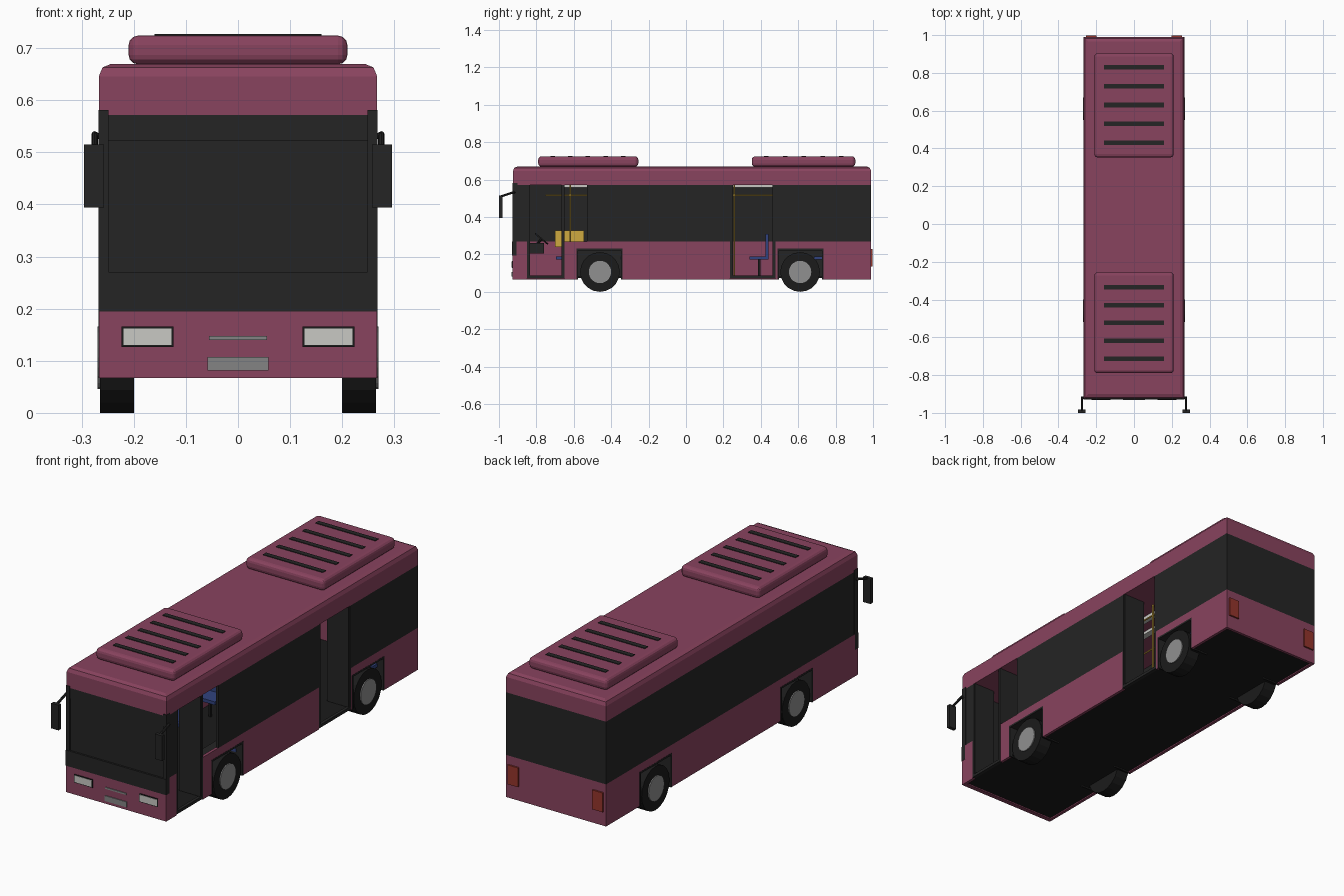
import bpy, bmesh, math
from mathutils import Matrix, Vector

if "Cube" in bpy.data.objects:
    bpy.data.objects.remove(bpy.data.objects["Cube"])


def material(name, r, g, b):
    m = bpy.data.materials.new(name)
    m.diffuse_color = (r, g, b, 1)
    m.use_nodes = True
    m.node_tree.nodes["Principled BSDF"].inputs["Base Color"].default_value = m.diffuse_color
    return m


PLUM = material("plum paint", 0.25, 0.056, 0.113)
DARK = material("dark glass", 0.018, 0.018, 0.018)
RUBBER = material("black rubber", 0.011, 0.011, 0.011)
HUB = material("hub grey", 0.28, 0.28, 0.28)
LAMP = material("lamp white", 0.58, 0.58, 0.55)
SILVER = material("trim grey", 0.23, 0.23, 0.23)
RED = material("tail red", 0.30, 0.035, 0.025)
BLUE = material("seat blue", 0.03, 0.055, 0.21)
YELLOW = material("rail yellow", 0.62, 0.40, 0.05)

W, FRONT, BACK = 0.267, -0.92, 0.99
T = 0.014                                   # wall thickness
Z0, BELT, EAVE, TOP = 0.067, 0.27, 0.572, 0.67
ARCHES = [(-0.585, -0.34), (0.488, 0.735)]
AXLES = [-0.46, 0.61]


def finish(name, bm, mat):
    bmesh.ops.recalc_face_normals(bm, faces=bm.faces)
    me = bpy.data.meshes.new(name)
    bm.to_mesh(me)
    bm.free()
    me.materials.append(mat)
    ob = bpy.data.objects.new(name, me)
    bpy.context.collection.objects.link(ob)
    return ob


def boxes(name, mat, items, mirror=False):
    """One object from boxes given as (x0, x1, y0, y1, z0, z1)."""
    bm = bmesh.new()
    items = list(items)
    if mirror:
        items += [(-b[1], -b[0], *b[2:]) for b in items]
    for x0, x1, y0, y1, z0, z1 in items:
        m = Matrix.Translation(((x0 + x1) / 2, (y0 + y1) / 2, (z0 + z1) / 2))
        m = m @ Matrix.Diagonal((x1 - x0, y1 - y0, z1 - z0, 1))
        bmesh.ops.create_cube(bm, size=1, matrix=m)
    return finish(name, bm, mat)


def rounded_box(name, mat, b, radius, top_only, segments=3):
    ob = boxes(name, mat, [b])
    bm = bmesh.new()
    bm.from_mesh(ob.data)
    mid = (b[4] + b[5]) / 2
    edges = [e for e in bm.edges
             if not top_only or all(v.co.z > mid for v in e.verts)]
    bmesh.ops.bevel(bm, geom=edges, offset=radius, segments=segments,
                    profile=0.5, affect='EDGES')
    bm.to_mesh(ob.data)
    bm.free()
    return ob


def rods(name, mat, pairs, radius, sides=8):
    bm = bmesh.new()
    for a, b in pairs:
        a, b = Vector(a), Vector(b)
        m = Matrix.Translation((a + b) / 2) @ (b - a).to_track_quat('Z', 'Y').to_matrix().to_4x4()
        bmesh.ops.create_cone(bm, cap_ends=True, segments=sides, radius1=radius,
                              radius2=radius, depth=(b - a).length, matrix=m)
    return finish(name, bm, mat)


# Side walls: the right side (+x) has two door openings and an open window
def side(s, skirt, band):
    x = sorted((s * W, s * (W - T)))
    label = "right" if s > 0 else "left"
    low = [(*x, a, b, Z0, BELT) for a, b in skirt]
    low += [(*x, a, b, 0.23, BELT) for a, b in ARCHES]
    boxes(label + "_skirt", PLUM, low)
    boxes(label + "_window_band", DARK, [(*x, a, b, BELT, EAVE) for a, b in band])


side(1, [(FRONT, -0.85), (-0.65, -0.585), (-0.34, 0.235), (0.478, 0.488), (0.735, BACK)],
     [(FRONT, -0.85), (-0.53, 0.245), (0.475, BACK)])
side(-1, [(FRONT, -0.585), (-0.34, 0.488), (0.735, BACK)], [(FRONT, BACK)])

# Roof shell, floor and end walls
rounded_box("roof", PLUM, (-W, W, FRONT - 0.005, BACK, EAVE, TOP), 0.024, True, 2)
boxes("floor", RUBBER, [(-W + T, W - T, FRONT + T, BACK - T, 0.073, 0.083)])
boxes("rear_panel", PLUM, [(-W, W, BACK - T, BACK, Z0, BELT)])
boxes("rear_window", DARK, [(-W, W, BACK - T, BACK, BELT, EAVE)])
boxes("front_bumper", PLUM, [(-W, W, FRONT - 0.008, FRONT + T, Z0, 0.195)])

# Windscreen with raised surround
boxes("windscreen", DARK, [(-0.25, 0.25, FRONT - 0.001, FRONT + 0.012, BELT, 0.522)])
boxes("windscreen_surround", DARK, [
    (-W - 0.001, W + 0.001, FRONT - 0.01, -0.905, 0.195, BELT),
    (-0.25, 0.25, FRONT - 0.005, FRONT + 0.012, 0.522, EAVE),
    (0.249, W + 0.001, FRONT - 0.008, -0.9, BELT, 0.581),
    (-W - 0.001, -0.249, FRONT - 0.008, -0.9, BELT, 0.581)])

# Front lights and trim
f = FRONT - 0.008
boxes("headlight_frame", RUBBER, [(0.124, 0.224, f - 0.003, f, 0.126, 0.166)], True)
boxes("headlight", LAMP, [(0.128, 0.22, f - 0.005, f, 0.13, 0.162)], True)
boxes("front_trim", SILVER, [(-0.056, 0.056, f - 0.004, f, 0.14, 0.148),
                             (-0.059, 0.059, f - 0.004, f, 0.081, 0.107)])
boxes("tail_light", RED, [(0.198, 0.254, BACK, BACK + 0.008, 0.135, 0.228)], True)

# Wheel arch liners and wheels
liner = []
for a, b in ARCHES:
    liner += [(0.165, 0.175, a, b, 0.075, 0.23),
              (0.17, W + 0.001, a, b, 0.222, 0.231),
              (0.17, W + 0.001, a, a + 0.008, Z0, 0.23),
              (0.17, W + 0.001, b - 0.008, b, Z0, 0.23)]
boxes("wheel_arch", DARK, liner, True)
both = [(s, y) for s in (-1, 1) for y in AXLES]
rods("tyre", RUBBER, [((s * 0.2, y, 0.106), (s * 0.265, y, 0.106)) for s, y in both], 0.106, 20)
rods("wheel_hub", HUB, [((s * 0.24, y, 0.106), (s * 0.27, y, 0.106)) for s, y in both], 0.06, 20)

# Roof units with dark vent slats
for label, y0, y1, first, step in (("front", -0.79, -0.255, -0.713, 0.0945),
                                   ("rear", 0.352, 0.905, 0.43, 0.1)):
    rounded_box(label + "_roof_unit", PLUM, (-0.21, 0.21, y0, y1, TOP - 0.001, 0.724), 0.018, False)
    boxes(label + "_vent_slats", DARK,
          [(-0.16, 0.16, first + i * step - 0.012, first + i * step + 0.012, 0.72, 0.727)
           for i in range(5)])

# Door frames, with the leaves folded inward at each edge
frames, leaves = [], []
for a, b in ((-0.85, -0.65), (0.235, 0.478)):
    frames += [(W - T, W + 0.001, a, b, 0.072, 0.086),
               (W - T, W + 0.001, a, a + 0.009, 0.08, EAVE),
               (W - T, W + 0.001, b - 0.009, b, 0.08, EAVE)]
    leaves += [(0.15, W - 0.002, a + 0.002, a + 0.015, 0.086, EAVE),
               (0.15, W - 0.002, b - 0.015, b - 0.002, 0.086, EAVE)]
boxes("door_frame", DARK, frames)
boxes("door_leaf", DARK, leaves)

# Side mirrors on bent arms
boxes("mirror", DARK, [(0.257, 0.296, -1.0, -0.982, 0.394, 0.515)], True)
arms = []
for s in (-1, 1):
    arms += [((s * 0.262, -0.915, 0.53), (s * 0.275, -0.925, 0.533)),
             ((s * 0.275, -0.915, 0.535), (s * 0.275, -0.99, 0.51))]
rods("mirror_arm", DARK, arms, 0.006)

# Seats in rows, facing forward
rows = [(-1, y) for y in (-0.695, -0.35, -0.005, 0.34, 0.685)]
rows += [(1, y) for y in (-0.35, -0.005, 0.685)]
seats, legs = [], []
for s, y in rows:
    x = sorted((s * 0.12, s * 0.235))
    seats += [(*x, y, y + 0.1, 0.172, 0.188), (*x, y + 0.085, y + 0.1, 0.188, 0.31)]
    legs.append((s * 0.18 - 0.006, s * 0.18 + 0.006, y + 0.045, y + 0.057, 0.083, 0.172))
boxes("passenger_seat", BLUE, seats)
boxes("seat_leg", RUBBER, legs)

# Hand rails, poles, yellow partition and ceiling lights
rails = [((s * 0.1, -0.75, 0.517), (s * 0.1, 0.9, 0.517)) for s in (-1, 1)]
rails += [((s * 0.1, y, 0.083), (s * 0.1, y, EAVE)) for s in (-1, 1) for y in (-0.62, 0.257)]
rods("hand_rail", YELLOW, rails, 0.004, 6)
boxes("partition", YELLOW, [(-0.116, -0.108, -0.7, -0.545, 0.24, 0.328)])
boxes("ceiling_light", LAMP, [(0.03, 0.06, -0.66, 0.85, 0.558, EAVE + 0.003)], True)

# Driver's dashboard and steering wheel
boxes("dashboard", DARK, [(-0.24, -0.02, -0.84, -0.76, 0.205, 0.26)])
rods("steering_wheel", RUBBER, [((-0.13, -0.775, 0.28), (-0.13, -0.77, 0.286))], 0.045, 16)
rods("steering_column", RUBBER, [((-0.13, -0.80, 0.25), (-0.13, -0.772, 0.283))], 0.007)
